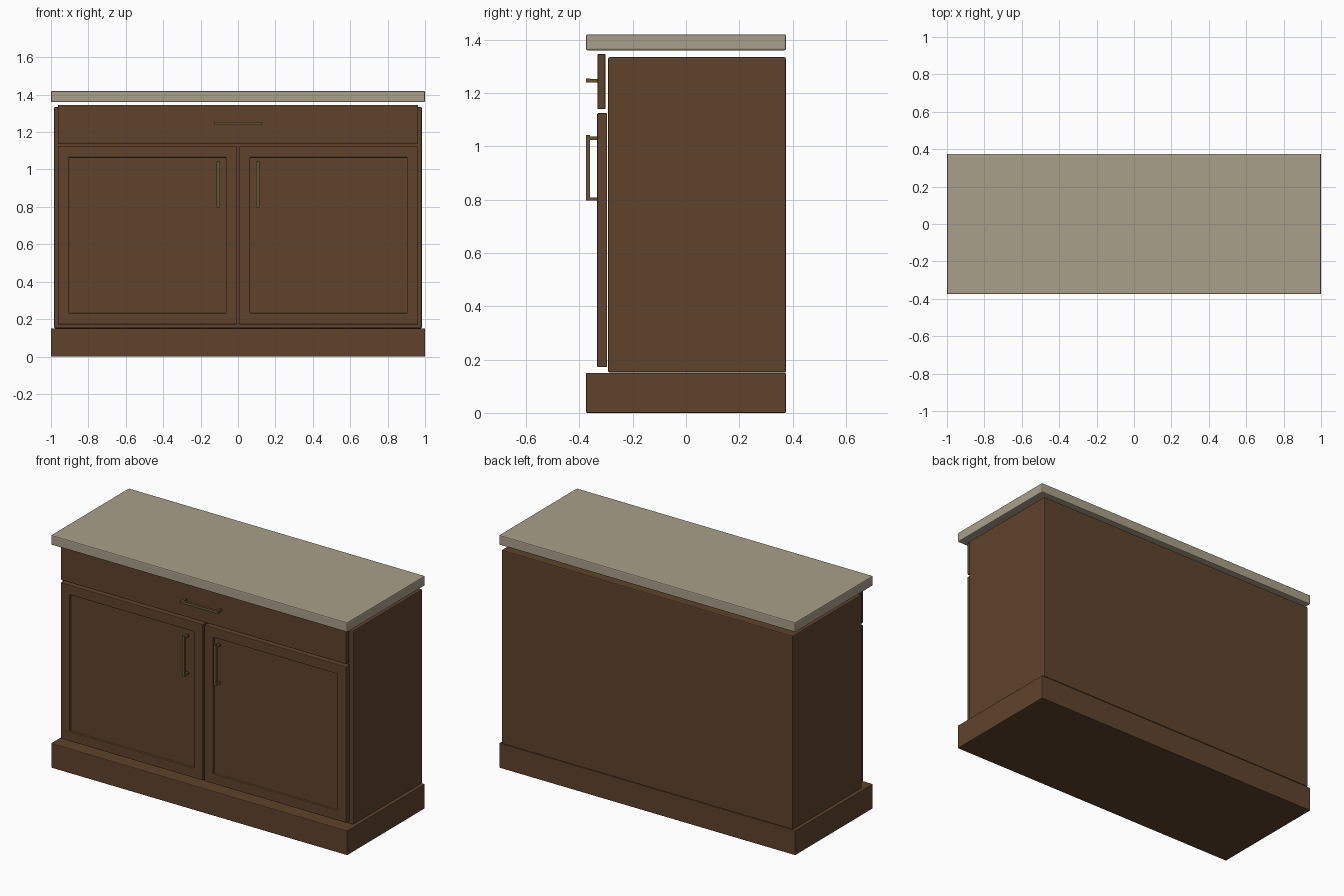
import bpy, bmesh

if "Cube" in bpy.data.objects:
    bpy.data.objects.remove(bpy.data.objects["Cube"])


def material(name, rgb):
    m = bpy.data.materials.new(name)
    m.diffuse_color = (*rgb, 1)
    m.use_nodes = True
    m.node_tree.nodes["Principled BSDF"].inputs["Base Color"].default_value = m.diffuse_color
    return m


WOOD = material("brown_wood", (0.112, 0.056, 0.025))
STONE = material("stone", (0.40, 0.35, 0.255))
BRASS = material("dark_brass", (0.13, 0.09, 0.035))


def add_box(bm, x, y, z):
    """Add a box given (min, max) ranges on each axis."""
    verts = bmesh.ops.create_cube(bm, size=1)["verts"]
    for v in verts:
        for i, (lo, hi) in enumerate((x, y, z)):
            v.co[i] = lo if v.co[i] < 0 else hi


def finish(bm, name, mat, bevel=0):
    bmesh.ops.recalc_face_normals(bm, faces=bm.faces)
    mesh = bpy.data.meshes.new(name)
    bm.to_mesh(mesh)
    bm.free()
    mesh.materials.append(mat)
    ob = bpy.data.objects.new(name, mesh)
    bpy.context.collection.objects.link(ob)
    if bevel:
        mod = ob.modifiers.new("soft_edges", "BEVEL")
        mod.width = bevel
        mod.segments = 2
    return ob


def box(name, mat, x, y, z, bevel):
    bm = bmesh.new()
    add_box(bm, x, y, z)
    return finish(bm, name, mat, bevel)


# Plinth, carcass and floating worktop
box("plinth", WOOD, (-1, 1), (-0.375, 0.375), (0, 0.15), 0.004)
box("carcass", WOOD, (-0.983, 0.983), (-0.292, 0.375), (0.151, 1.334), 0.006)
box("worktop", STONE, (-1, 1), (-0.375, 0.375), (1.36, 1.42), 0.006)

# Drawer front
box("drawer_front", WOOD, (-0.963, 0.963), (-0.332, -0.302), (1.139, 1.346), 0.004)


def door(name, side):
    """Door slab with a shallow recessed centre panel."""
    bm = bmesh.new()
    add_box(bm, sorted((side * 0.005, side * 0.963)), (-0.333, -0.296), (0.172, 1.124))
    bm.normal_update()
    front = min(bm.faces, key=lambda f: f.calc_center_median().y)
    bmesh.ops.inset_region(bm, faces=[front], thickness=0.084)
    panel = bmesh.ops.extrude_discrete_faces(bm, faces=[front])["faces"][0]
    for v in panel.verts:
        v.co.y += 0.013
    finish(bm, name, WOOD, 0.003)


def door_handle(name, x):
    """Vertical bar on two short posts."""
    bm = bmesh.new()
    xr = (x - 0.009, x + 0.009)
    add_box(bm, xr, (-0.375, -0.361), (0.796, 1.043))
    for z in (0.802, 1.030):
        add_box(bm, xr, (-0.362, -0.332), (z - 0.006, z + 0.006))
    finish(bm, name, BRASS)


# Pair of doors with handles
for label, s in (("left", -1), ("right", 1)):
    door(label + "_door", s)
    door_handle(label + "_door_handle", s * 0.106)

# Horizontal drawer handle on two posts
bm = bmesh.new()
add_box(bm, (-0.129, 0.127), (-0.375, -0.361), (1.239, 1.254))
for x in (-0.119, 0.117):
    add_box(bm, (x - 0.006, x + 0.006), (-0.362, -0.331), (1.240, 1.253))
finish(bm, "drawer_handle", BRASS)
